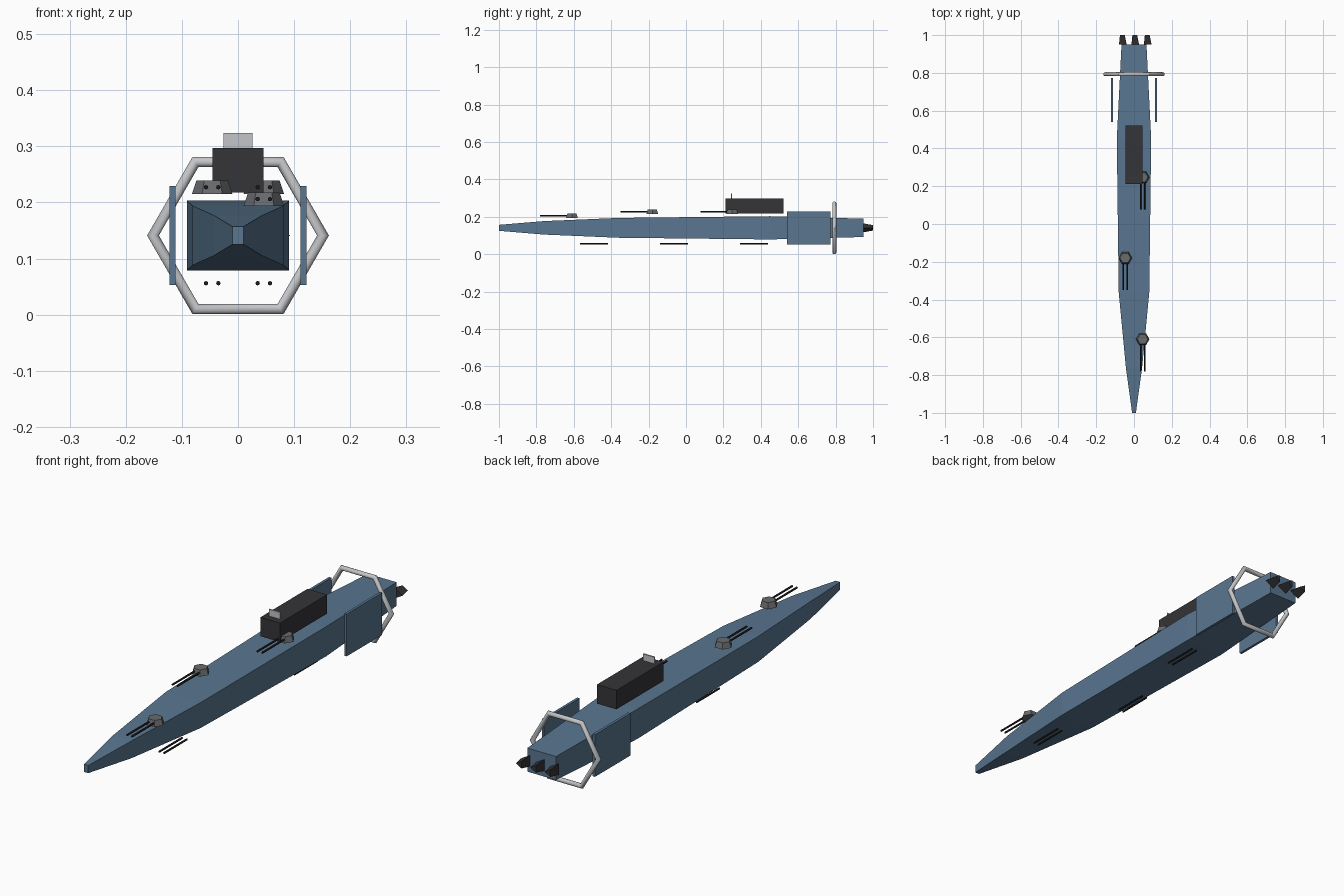
import bpy, bmesh, math
from mathutils import Matrix

cube = bpy.data.objects.get("Cube")
if cube:
    bpy.data.objects.remove(cube, do_unlink=True)

MID = 0.141  # height of the hull axis


def material(name, rgb, rough=0.6):
    mat = bpy.data.materials.new(name)
    mat.use_nodes = True
    mat.diffuse_color = (*rgb, 1)
    bsdf = mat.node_tree.nodes["Principled BSDF"]
    bsdf.inputs["Base Color"].default_value = (*rgb, 1)
    bsdf.inputs["Roughness"].default_value = rough
    return mat


blue = material("hull blue", (0.10, 0.18, 0.28))
dark = material("dark grey", (0.035, 0.035, 0.04))
grey = material("turret grey", (0.14, 0.145, 0.155))
light = material("light grey", (0.55, 0.56, 0.58))
black = material("gun black", (0.01, 0.01, 0.012))


def finish(name, bm, mat, smooth=False):
    bmesh.ops.recalc_face_normals(bm, faces=bm.faces)
    mesh = bpy.data.meshes.new(name)
    bm.to_mesh(mesh)
    bm.free()
    mesh.materials.append(mat)
    obj = bpy.data.objects.new(name, mesh)
    bpy.context.collection.objects.link(obj)
    if smooth:
        bpy.ops.object.select_all(action='DESELECT')
        obj.select_set(True)
        bpy.context.view_layer.objects.active = obj
        bpy.ops.object.shade_smooth_by_angle(angle=math.radians(50))
    return obj


def box(name, centre, size, mat):
    bm = bmesh.new()
    bmesh.ops.create_cube(bm, size=1, matrix=Matrix.Translation(centre) @ Matrix.Diagonal((*size, 1)))
    return finish(name, bm, mat)


def cone(name, centre, sides, r1, r2, depth, mat, along_y=False, smooth=False):
    bm = bmesh.new()
    turn = Matrix.Rotation(math.radians(-90), 4, 'X') if along_y else Matrix()
    bmesh.ops.create_cone(bm, cap_ends=True, segments=sides, radius1=r1, radius2=r2, depth=depth,
                          matrix=Matrix.Translation(centre) @ turn)
    return finish(name, bm, mat, smooth)


def rotated_cone(name, centre, sides, r1, r2, depth, mat, along_y=False):
    # Same as cone, with one corner pointing along +x
    obj = cone(name, (0, 0, 0), sides, r1, r2, depth, mat)
    obj.data.transform(Matrix.Rotation(math.radians(-90), 4, 'Z'))
    corner = max(obj.data.vertices, key=lambda v: v.co.xy.length).co
    obj.data.transform(Matrix.Rotation(-math.atan2(corner.y, corner.x), 4, 'Z'))
    if along_y:
        obj.data.transform(Matrix.Rotation(math.radians(-90), 4, 'X'))
    obj.data.transform(Matrix.Translation(centre))
    return obj


# Hull: rectangular sections (y, half width, half height) joined nose to tail
stations = [(-1, 0.01, 0.016), (-0.76, 0.043, 0.036), (-0.36, 0.081, 0.053),
            (0.45, 0.091, 0.062), (0.95, 0.066, 0.049)]
bm = bmesh.new()
rings = [[bm.verts.new((sx * w, y, MID + sz * h)) for sx, sz in ((-1, -1), (1, -1), (1, 1), (-1, 1))]
         for y, w, h in stations]
for a, b in zip(rings, rings[1:]):
    for i in range(4):
        j = (i + 1) % 4
        bm.faces.new((a[i], a[j], b[j], b[i]))
bm.faces.new(rings[0])
bm.faces.new(rings[-1])
finish("hull", bm, blue)

# Bridge block and its sensor plate
box("bridge", (0, 0.367, 0.257), (0.09, 0.31, 0.079), dark)
box("sensor_plate", (0, 0.243, 0.309), (0.052, 0.006, 0.03), light)

# Armour plates beside the stern
for side, x in (("left", 0.117), ("right", -0.117)):
    box(side + "_side_plate", (x, 0.657, MID), (0.011, 0.233, 0.176), blue)

# Gun turrets on top, with twin barrels above and below the hull
for n, (x, y, z) in enumerate([(0.046, -0.61, 0.194), (-0.046, -0.18, 0.215), (0.046, 0.247, 0.215)], 1):
    rotated_cone(f"turret_{n}", (x, y, z + 0.012), 6, 0.036, 0.028, 0.024, grey)
    for side, dx in (("left", 0.011), ("right", -0.011)):
        cone(f"upper_barrel_{n}_{side}", (x + dx, y - 0.095, z + 0.012), 8, 0.004, 0.004, 0.15, black, True, True)
        cone(f"lower_barrel_{n}_{side}", (x + dx, y + 0.117, 0.056), 8, 0.004, 0.004, 0.15, black, True, True)

# Hexagonal ring around the stern, swept as a round tube
bm = bmesh.new()
loops = []
for i in range(6):
    a = math.tau * i / 6
    loop = []
    for k in range(12):
        t = math.tau * k / 12
        r = 0.1515 + 0.0105 * math.cos(t)
        loop.append(bm.verts.new((r * math.cos(a), 0.793 + 0.0105 * math.sin(t), MID + r * math.sin(a))))
    loops.append(loop)
for i in range(6):
    a, b = loops[i], loops[(i + 1) % 6]
    for k in range(12):
        m = (k + 1) % 12
        bm.faces.new((a[k], b[k], b[m], a[m]))
finish("stern_ring", bm, light, True)

# Three-sided tapering engine nozzles
for name, x in (("right", -0.066), ("middle", 0), ("left", 0.066)):
    rotated_cone(name + "_engine", (x, 0.975, MID), 3, 0.027, 0.017, 0.05, dark, True)
